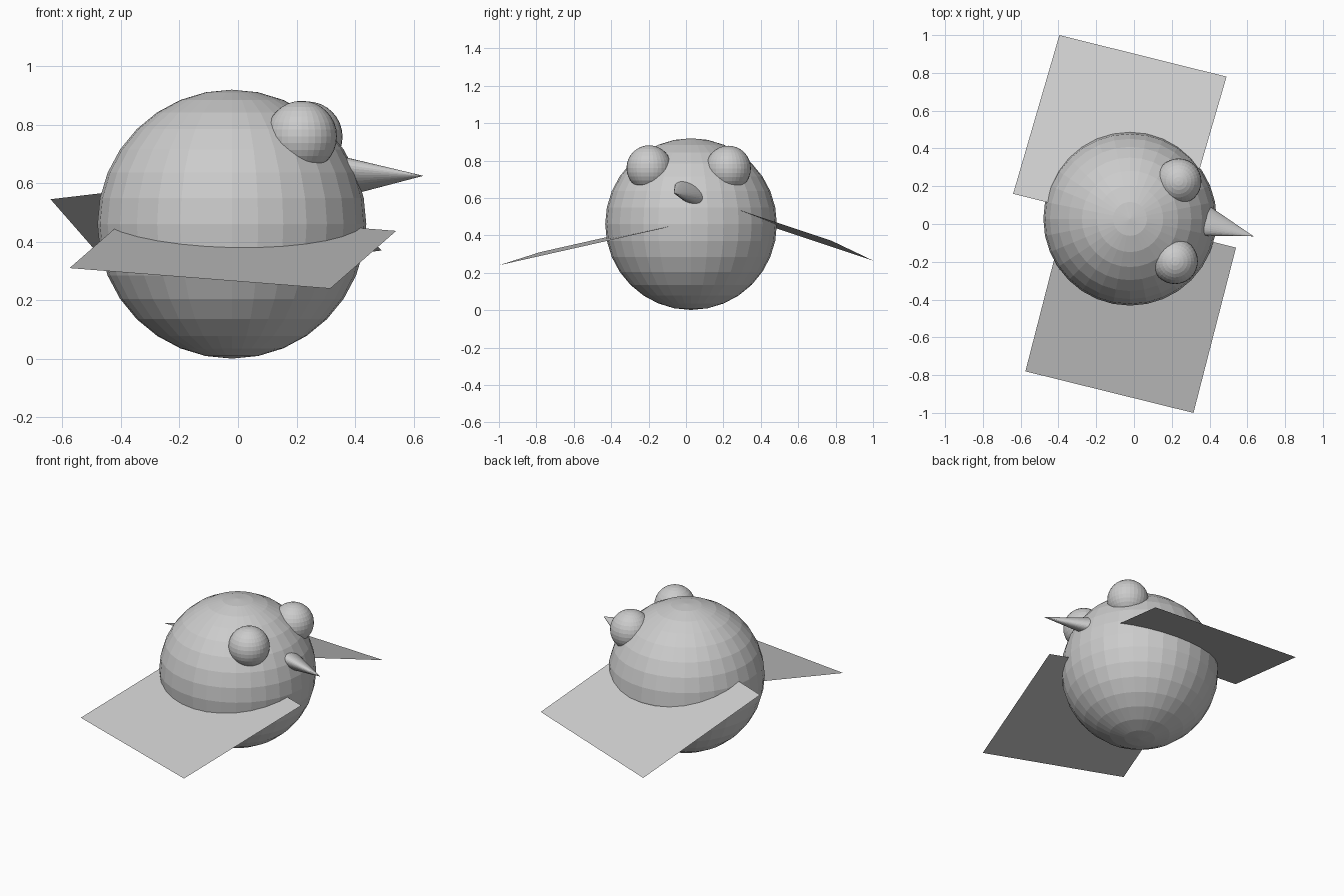
import bpy, bmesh
from math import cos, sin, radians
from mathutils import Matrix, Vector

cube = bpy.data.objects.get("Cube")
if cube:
    bpy.data.objects.remove(cube, do_unlink=True)

grey = bpy.data.materials.new("plain grey")
grey.use_nodes = True
grey.diffuse_color = (0.6, 0.6, 0.6, 1)
bsdf = next(n for n in grey.node_tree.nodes if n.type == 'BSDF_PRINCIPLED')
bsdf.inputs["Base Color"].default_value = (0.6, 0.6, 0.6, 1)


def finish(name, bm):
    mesh = bpy.data.meshes.new(name)
    bm.to_mesh(mesh)
    bm.free()
    mesh.materials.append(grey)
    obj = bpy.data.objects.new(name, mesh)
    bpy.context.collection.objects.link(obj)
    return obj


def ball(name, centre, radius):
    bm = bmesh.new()
    bmesh.ops.create_uvsphere(bm, u_segments=32, v_segments=16, radius=radius,
                              matrix=Matrix.Translation(centre))
    return finish(name, bm)


def wing(name, rear_tip, front_tip, root):
    # Flat parallelogram from three corners, facing up
    a, b, c = Vector(rear_tip), Vector(front_tip), Vector(root)
    bm = bmesh.new()
    face = bm.faces.new([bm.verts.new(p) for p in (a, b, c, a + c - b)])
    face.normal_update()
    if face.normal.z < 0:
        face.normal_flip()
    return finish(name, bm)


# Round body and bulging eyes
ball("body", (-0.021, 0.027, 0.46), 0.459)
ball("right_eye", (0.217, -0.197, 0.76), 0.121)
ball("left_eye", (0.236, 0.226, 0.758), 0.121)

# Flat sheet wings
wing("right_wing", (-0.575, -0.78, 0.31), (0.315, -1.0, 0.24), (0.54, -0.125, 0.437))
wing("left_wing", (0.49, 0.78, 0.37), (-0.395, 1.0, 0.265), (-0.64, 0.16, 0.545))

# Flattened, rolled cone beak
tip = Vector((0.633, -0.065, 0.625))
yaw, roll, length = radians(-17.5), radians(32), 0.36
axis = Vector((cos(yaw), sin(yaw), 0))
side = Vector((-sin(yaw), cos(yaw), 0))
up = Vector((0, 0, 1))
wide = side * cos(roll) - up * sin(roll)
thin = side * sin(roll) + up * cos(roll)
frame = Matrix((wide * 0.122, thin * 0.066, axis)).transposed().to_4x4()
frame.translation = tip - axis * length / 2
bm = bmesh.new()
bmesh.ops.create_cone(bm, cap_ends=True, segments=32, radius1=1, radius2=0,
                      depth=length, matrix=frame)
bmesh.ops.remove_doubles(bm, verts=bm.verts, dist=0.0001)
finish("beak", bm)
